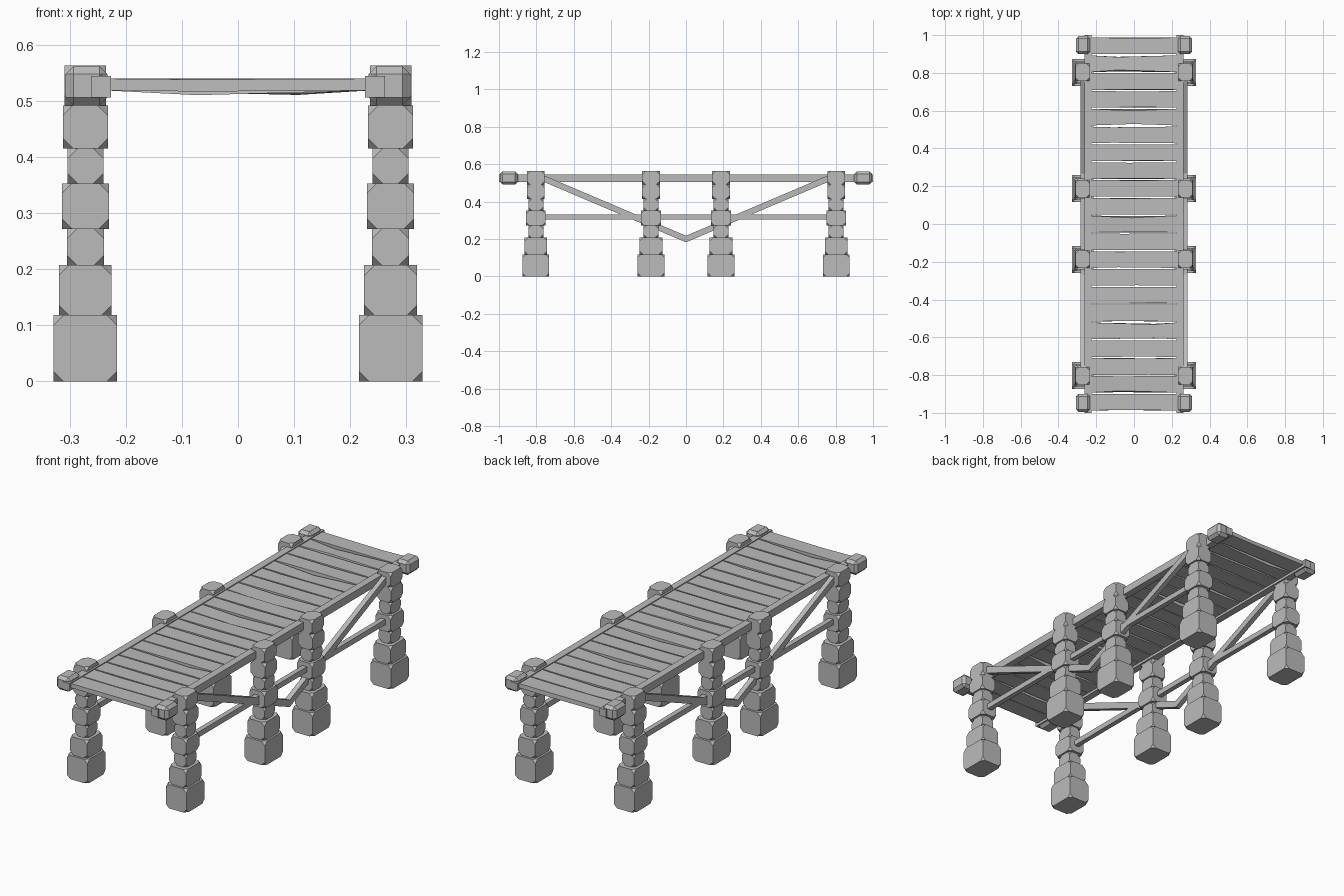
import bpy, bmesh, random
from mathutils import Vector, Matrix

random.seed(4)
cube = bpy.data.objects.get("Cube")
if cube:
    bpy.data.objects.remove(cube, do_unlink=True)

GREY = (0.5, 0.5, 0.5, 1)
mat = bpy.data.materials.new("weathered grey")
mat.use_nodes = True
mat.diffuse_color = GREY
mat.node_tree.nodes["Principled BSDF"].inputs["Base Color"].default_value = GREY


def finish(bm, name):
    bmesh.ops.recalc_face_normals(bm, faces=bm.faces)
    mesh = bpy.data.meshes.new(name)
    bm.to_mesh(mesh)
    bm.free()
    mesh.materials.append(mat)
    obj = bpy.data.objects.new(name, mesh)
    bpy.context.collection.objects.link(obj)
    return obj


def box(bm, centre, size, tilt=0):
    m = (Matrix.Translation(centre) @ Matrix.Rotation(tilt, 4, 'X')
         @ Matrix.Diagonal((*size, 1)))
    return bmesh.ops.create_cube(bm, size=1, matrix=m)["verts"]


def stone(bm, centre, size, cut, affect):
    """Block with clipped corners or chamfered edges."""
    verts = box(bm, centre, size)
    edges = list({e for v in verts for e in v.link_edges})
    bmesh.ops.bevel(bm, geom=verts + edges, offset=cut, segments=1,
                    affect=affect, profile=0.5)


def beam(bm, x, path, width, height):
    """Mitred beam that follows (y, z) points at a fixed x."""
    rings = []
    for y, z in path:
        rings.append([bm.verts.new((x + sx * width / 2, y, z + sz * height / 2))
                      for sx, sz in ((-1, -1), (1, -1), (1, 1), (-1, 1))])
    for a, b in zip(rings, rings[1:]):
        for i in range(4):
            j = (i + 1) % 4
            bm.faces.new((a[i], a[j], b[j], b[i]))
    bm.faces.new(rings[0])
    bm.faces.new(rings[-1])


# Pillar blocks: top height, width, depth
BLOCKS = [(0.118, 0.113, 0.143), (0.207, 0.094, 0.122), (0.272, 0.066, 0.08),
          (0.353, 0.084, 0.106), (0.415, 0.064, 0.08), (0.492, 0.08, 0.094),
          (0.563, 0.074, 0.094)]
PILLAR_X = 0.272

for side, label in ((-1, "right"), (1, "left")):
    # Stacked stone pillars
    for n, y in enumerate((-0.803, -0.187, 0.187, 0.803)):
        bm = bmesh.new()
        low = 0
        for high, w, d in BLOCKS:
            stone(bm, (side * PILLAR_X, y, (low + high) / 2),
                  (w, d, high - low), 0.018, 'VERTICES')
            low = high
        finish(bm, f"{label}_pillar_{n + 1}")

    # Chamfered blocks at the deck corners
    for end, where in ((-1, "front"), (1, "back")):
        bm = bmesh.new()
        stone(bm, (side * 0.27, end * 0.947, 0.527), (0.074, 0.096, 0.07),
              0.014, 'EDGES')
        finish(bm, f"{label}_{where}_end_block")

    # Deck rail
    bm = bmesh.new()
    beam(bm, side * 0.244, [(-1, 0.525), (1, 0.525)], 0.036, 0.038)
    finish(bm, f"{label}_deck_rail")

    # Lower tie beam
    bm = bmesh.new()
    beam(bm, side * PILLAR_X, [(-0.8, 0.318), (0.8, 0.318)], 0.025, 0.027)
    finish(bm, f"{label}_tie_beam")

    # V-shaped brace
    bm = bmesh.new()
    beam(bm, side * PILLAR_X, [(-0.8, 0.54), (0, 0.2), (0.8, 0.54)], 0.025, 0.035)
    finish(bm, f"{label}_brace")

# Deck planks, some with a warped or chipped middle
COUNT = 21
PITCH = 1.98 / COUNT
for i in range(COUNT):
    y = -0.99 + PITCH * (i + 0.5)
    bm = bmesh.new()
    verts = box(bm, (0, y, 0.529), (0.47, PITCH - 0.006, 0.021))
    split = random.uniform(-0.13, 0.13)
    bmesh.ops.bisect_plane(bm, geom=bm.verts[:] + bm.edges[:] + bm.faces[:],
                           plane_co=(split, 0, 0), plane_no=(1, 0, 0))
    worn = i % 3 == 1
    for v in bm.verts:
        if abs(v.co.x) < 0.2:
            inward = 1 if v.co.y < y else -1
            v.co.y += inward * random.uniform(0, 0.012 if worn else 0.004)
            v.co.z -= random.uniform(0, 0.009 if worn else 0.002)
    finish(bm, f"deck_plank_{i + 1}")
